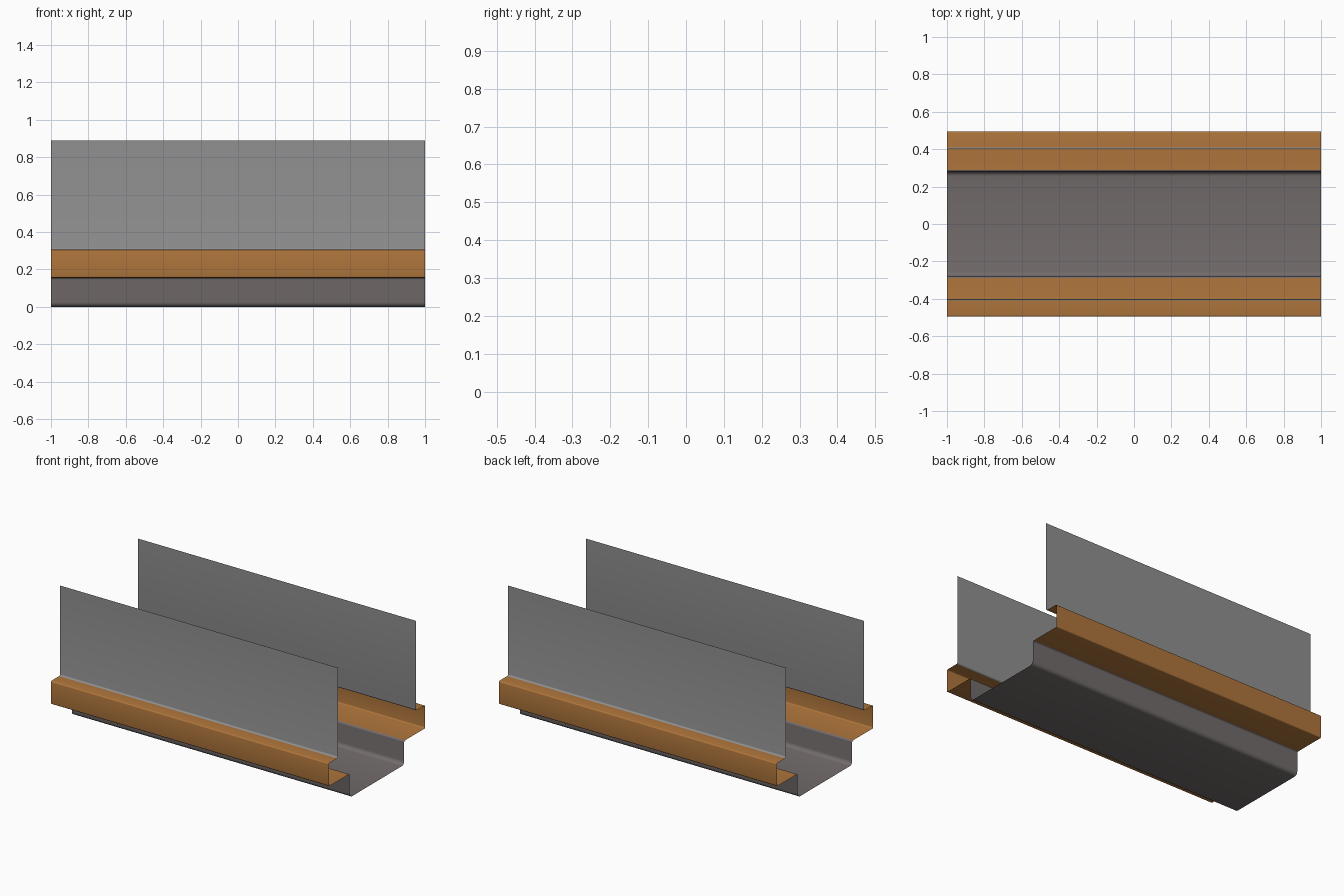
import bpy, math
from mathutils import Vector

if "Cube" in bpy.data.objects:
    bpy.data.objects.remove(bpy.data.objects["Cube"])

LENGTH = 2.0


def make_material(name, rgb):
    m = bpy.data.materials.new(name)
    m.diffuse_color = (*rgb, 1.0)
    m.use_nodes = True
    m.node_tree.nodes["Principled BSDF"].inputs["Base Color"].default_value = m.diffuse_color
    return m


panel_grey = make_material("panel grey", (0.28, 0.28, 0.285))
rail_orange = make_material("rail orange", (0.43, 0.18, 0.045))
trough_taupe = make_material("trough taupe", (0.17, 0.148, 0.148))


def rounded(points, steps=4):
    """Profile of (y, z, radius) corners -> list of (y, z) with right-angle fillets."""
    out = []
    for i, (y, z, r) in enumerate(points):
        p = Vector((y, z))
        if r == 0 or i in (0, len(points) - 1):
            out.append(p)
            continue
        a = (Vector(points[i - 1][:2]) - p).normalized() * r
        b = (Vector(points[i + 1][:2]) - p).normalized() * r
        for k in range(steps + 1):
            t = math.pi / 2 * k / steps
            out.append(p + a * (1 - math.sin(t)) + b * (1 - math.cos(t)))
    return out


def extrude_sheet(name, profile, material):
    """Open sheet: a yz profile swept along x."""
    n = len(profile)
    verts = [(x, p[0], p[1]) for x in (-LENGTH / 2, LENGTH / 2) for p in profile]
    faces = [(i, i + 1, n + i + 1, n + i) for i in range(n - 1)]
    mesh = bpy.data.meshes.new(name)
    mesh.from_pydata(verts, [], faces)
    mesh.materials.append(material)
    obj = bpy.data.objects.new(name, mesh)
    bpy.context.collection.objects.link(obj)
    bpy.ops.object.select_all(action='DESELECT')
    obj.select_set(True)
    bpy.context.view_layer.objects.active = obj
    bpy.ops.object.shade_smooth_by_angle(angle=math.radians(40))
    return obj


LEDGE, LIP, TOP = 0.155, 0.305, 0.89

# Trough: floor and two walls with rounded lower corners, flared at the ledge
trough = rounded([(-0.29, LEDGE, 0), (-0.28, LEDGE, 0.01), (-0.28, 0, 0.025),
                  (0.28, 0, 0.025), (0.28, LEDGE, 0.01), (0.29, LEDGE, 0)])
extrude_sheet("trough", trough, trough_taupe)

# Side rails and upright panels, mirrored front to back
for side, label in ((-1, "front"), (1, "back")):
    rail = rounded([(side * 0.29, LEDGE, 0), (side * 0.495, LEDGE, 0.008),
                    (side * 0.495, LIP, 0.008), (side * 0.41, LIP, 0)])
    panel = rounded([(side * 0.41, LIP, 0), (side * 0.40, LIP, 0.01),
                     (side * 0.40, TOP, 0)])
    if side < 0:  # keep face direction consistent around the whole section
        rail.reverse()
        panel.reverse()
    extrude_sheet(label + "_rail", rail, rail_orange)
    extrude_sheet(label + "_panel", panel, panel_grey)
